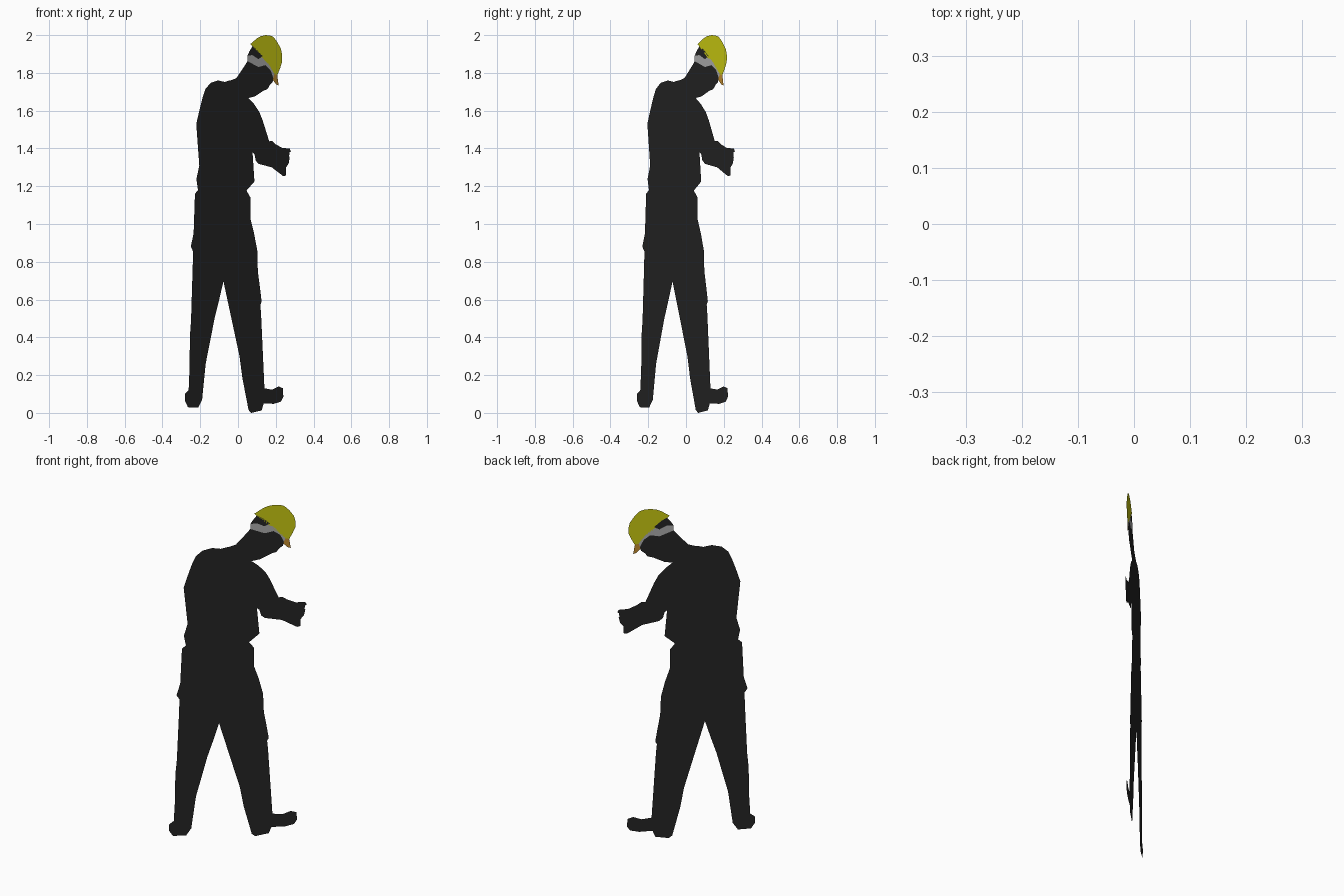
import bpy, bmesh

# The figure is a flat cut-out standing in a vertical diagonal plane, y = SLOPE * x
SLOPE = 0.925


def material(name, rgb):
    m = bpy.data.materials.new(name)
    m.diffuse_color = (*rgb, 1)
    return m


black = material("black", (0.018, 0.018, 0.018))
yellow = material("yellow", (0.60, 0.60, 0.006))
orange = material("orange", (0.55, 0.27, 0.03))
grey = material("light_grey", (0.42, 0.42, 0.42))


def panel(name, outline, mat):
    """Flat panel from an (x, z) outline laid in the diagonal plane."""
    bm = bmesh.new()
    face = bm.faces.new([bm.verts.new((x, x * SLOPE, z)) for x, z in outline])
    bmesh.ops.triangulate(bm, faces=[face], ngon_method='EAR_CLIP')
    for f in bm.faces:
        if f.normal.y > 0:
            f.normal_flip()
    me = bpy.data.meshes.new(name)
    bm.to_mesh(me)
    bm.free()
    me.materials.append(mat)
    ob = bpy.data.objects.new(name, me)
    bpy.context.collection.objects.link(ob)
    return ob


# Head: face and neck below the goggle strap
panel("head", [
    (.05, 1.862), (.04, 1.845), (.024, 1.804), (-.008, 1.773), (-.03, 1.763),
    (.055, 1.667), (.066, 1.688), (.077, 1.676), (.088, 1.675), (.106, 1.69),
    (.112, 1.698), (.135, 1.706), (.156, 1.714), (.168, 1.735), (.183, 1.75),
    (.184, 1.765), (.187, 1.773), (.172, 1.815), (.145, 1.841), (.108, 1.831)], black)

# Ear gap between strap and helmet
panel("ear", [
    (.05, 1.892), (.061, 1.915), (.077, 1.942), (.098, 1.926), (.13, 1.889),
    (.124, 1.884), (.108, 1.873), (.077, 1.894)], black)

# Goggle strap
panel("goggle_strap", [
    (.05, 1.892), (.077, 1.894), (.108, 1.873), (.124, 1.884), (.145, 1.868),
    (.166, 1.841), (.193, 1.794), (.187, 1.773), (.172, 1.815), (.145, 1.841),
    (.108, 1.831), (.05, 1.862)], grey)

# Hard hat shell and brim
panel("helmet_shell", [
    (.066, 1.953), (.085, 1.966), (.101, 1.983), (.12, 1.994), (.146, 2.0),
    (.17, 1.998), (.188, 1.99), (.209, 1.962), (.228, 1.925), (.234, 1.893),
    (.233, 1.857), (.223, 1.825), (.208, 1.788), (.193, 1.794), (.166, 1.841),
    (.13, 1.889), (.098, 1.926), (.077, 1.942)], yellow)
panel("helmet_brim", [
    (.193, 1.794), (.208, 1.788), (.207, 1.765), (.215, 1.733), (.202, 1.739),
    (.184, 1.763), (.187, 1.773)], orange)

# Shirt with the back sleeve corner
panel("shirt", [
    (-.03, 1.763), (-.055, 1.757), (-.07, 1.752), (-.105, 1.76), (-.145, 1.747),
    (-.172, 1.715), (-.187, 1.67), (-.204, 1.603), (-.221, 1.53), (-.2, 1.497),
    (-.203, 1.42), (-.205, 1.31), (-.211, 1.265), (-.22, 1.238), (-.208, 1.235),
    (-.212, 1.18), (.045, 1.177), (.087, 1.225), (.08, 1.3), (.077, 1.38),
    (.13, 1.55), (.113, 1.593), (.085, 1.635), (.055, 1.667)], black)

# Forearm and pointing hand
panel("arm", [
    (.13, 1.55), (.14, 1.51), (.145, 1.455), (.165, 1.438), (.18, 1.44),
    (.2, 1.422), (.235, 1.402), (.274, 1.4), (.28, 1.384), (.258, 1.373),
    (.274, 1.355), (.268, 1.32), (.255, 1.3), (.255, 1.257), (.24, 1.253),
    (.236, 1.287), (.21, 1.292), (.196, 1.322), (.15, 1.311), (.11, 1.318),
    (.094, 1.335), (.087, 1.37), (.077, 1.38)], black)

# Shared seam points between the two legs
waist, crotch = (-.08, 1.179), (-.077, .697)

# Rear leg and boot
panel("rear_leg", [
    waist, (-.212, 1.18), (-.228, 1.16), (-.229, 1.05), (-.235, .95), (-.25, .88),
    (-.238, .855), (-.227, .8), (-.234, .68), (-.245, .54), (-.255, .4), (-.256, .25),
    (-.26, .122), (-.281, .1), (-.28, .062), (-.265, .03), (-.211, .028),
    (-.19, .07), (-.183, .2), (-.172, .3), (-.158, .43), (-.124, .5),
    (-.103, .585), crotch], black)

# Front leg and boot
panel("front_leg", [
    waist, crotch, (-.052, .635), (-.03, .538), (-.008, .515), (-.016, .48),
    (.002, .43), (.008, .3), (.024, .18), (.046, .1), (.056, .015), (.07, 0),
    (.125, .013), (.136, .05), (.19, .048), (.228, .06), (.24, .085), (.238, .13),
    (.215, .14), (.18, .123), (.14, .13), (.128, .18), (.122, .3), (.11, .41),
    (.123, .48), (.122, .525), (.112, .555), (.125, .59), (.118, .65), (.105, .75),
    (.102, .86), (.085, .95), (.065, 1.03), (.066, 1.14), (.045, 1.177)], black)
